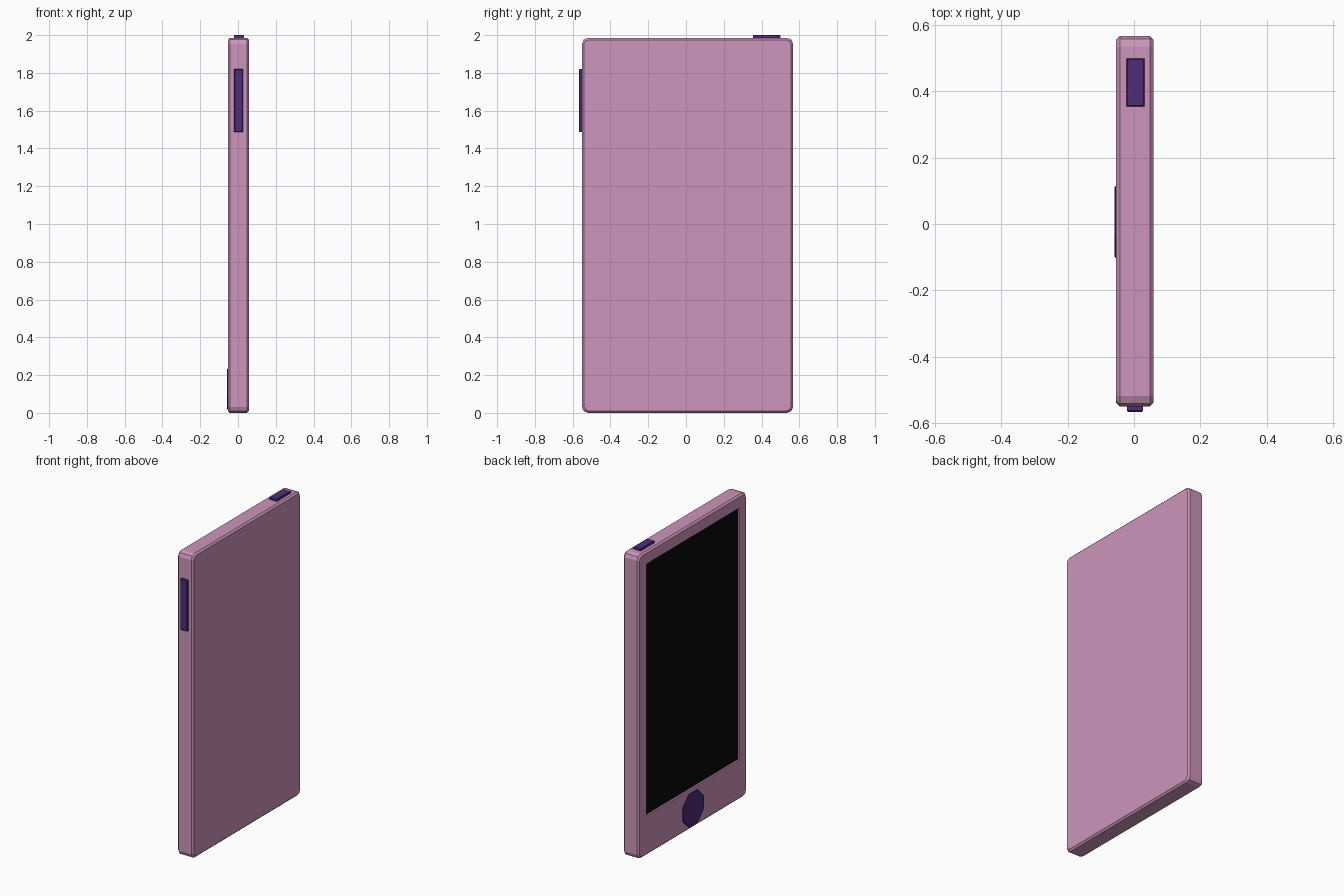
import bpy, bmesh, math
from mathutils import Matrix, Vector

if "Cube" in bpy.data.objects:
    bpy.data.objects.remove(bpy.data.objects["Cube"])


def material(name, rgb):
    m = bpy.data.materials.new(name)
    m.diffuse_color = (*rgb, 1)
    m.use_nodes = True
    m.node_tree.nodes["Principled BSDF"].inputs["Base Color"].default_value = m.diffuse_color
    return m


PINK = material("pink_case", (0.60, 0.30, 0.49))
PURPLE = material("purple_buttons", (0.075, 0.027, 0.19))
BLACK = material("black_screen", (0.003, 0.003, 0.003))


def box_mesh(lo, hi):
    lo, hi = Vector(lo), Vector(hi)
    bm = bmesh.new()
    bmesh.ops.create_cube(bm, size=1, matrix=Matrix.Translation((lo + hi) / 2)
                          @ Matrix.Diagonal((*(hi - lo), 1)))
    return bm


def bevel(bm, edges, offset, segments=1):
    bmesh.ops.bevel(bm, geom=edges, offset=offset, segments=segments,
                    profile=0.5, affect='EDGES', clamp_overlap=True)


def finish(name, bm, mat):
    bmesh.ops.recalc_face_normals(bm, faces=bm.faces)
    me = bpy.data.meshes.new(name)
    bm.to_mesh(me)
    bm.free()
    me.materials.append(mat)
    ob = bpy.data.objects.new(name, me)
    bpy.context.collection.objects.link(ob)
    return ob


# Case: slab with rounded corners and a chamfered rim on both broad sides
X0, X1 = -0.054, 0.059
bm = box_mesh((X0, -0.551, 0), (X1, 0.567, 1.986))
bevel(bm, [e for e in bm.edges
           if abs(e.verts[0].co.x - e.verts[1].co.x) > 0.05], 0.032, 2)
bevel(bm, [e for e in bm.edges
           if abs(e.verts[0].co.x - e.verts[1].co.x) < 1e-5], 0.011)
case = finish("case", bm, PINK)

# Shallow recess for the screen, cut into the -x side
cutter = finish("recess_cutter",
                box_mesh((X0 - 0.05, -0.475, 0.26), (X0 + 0.012, 0.485, 1.905)), PINK)
cutter.hide_render = True
mod = case.modifiers.new("recess", 'BOOLEAN')
mod.operation = 'DIFFERENCE'
mod.solver = 'EXACT'
mod.object = cutter
bpy.context.view_layer.objects.active = case
case.select_set(True)
bpy.ops.object.modifier_apply(modifier="recess")
bpy.data.objects.remove(cutter)

# Screen plate on the recess floor
finish("screen", box_mesh((X0 + 0.010, -0.474, 0.261), (X0 + 0.016, 0.484, 1.904)), BLACK)

# Side button on the front edge, power button on the top edge
bm = box_mesh((-0.021, -0.567, 1.487), (0.027, -0.53, 1.82))
bevel(bm, [e for e in bm.edges if all(v.co.y < -0.55 for v in e.verts)], 0.004)
finish("side_button", bm, PURPLE)

bm = box_mesh((-0.022, 0.355, 1.96), (0.032, 0.499, 2.0))
bevel(bm, [e for e in bm.edges if all(v.co.z > 1.98 for v in e.verts)], 0.003)
finish("power_button", bm, PURPLE)

# Eight-sided home button below the screen
bm = bmesh.new()
bmesh.ops.create_cone(bm, cap_ends=True, segments=8, radius1=0.117, radius2=0.117, depth=0.02,
                      matrix=Matrix.Translation((X0 + 0.005, 0.006, 0.126))
                      @ Matrix.Rotation(math.pi / 2, 4, 'Y')
                      @ Matrix.Rotation(math.pi / 8, 4, 'Z'))
bevel(bm, [e for e in bm.edges if all(v.co.x < X0 for v in e.verts)], 0.003)
finish("home_button", bm, PURPLE)
